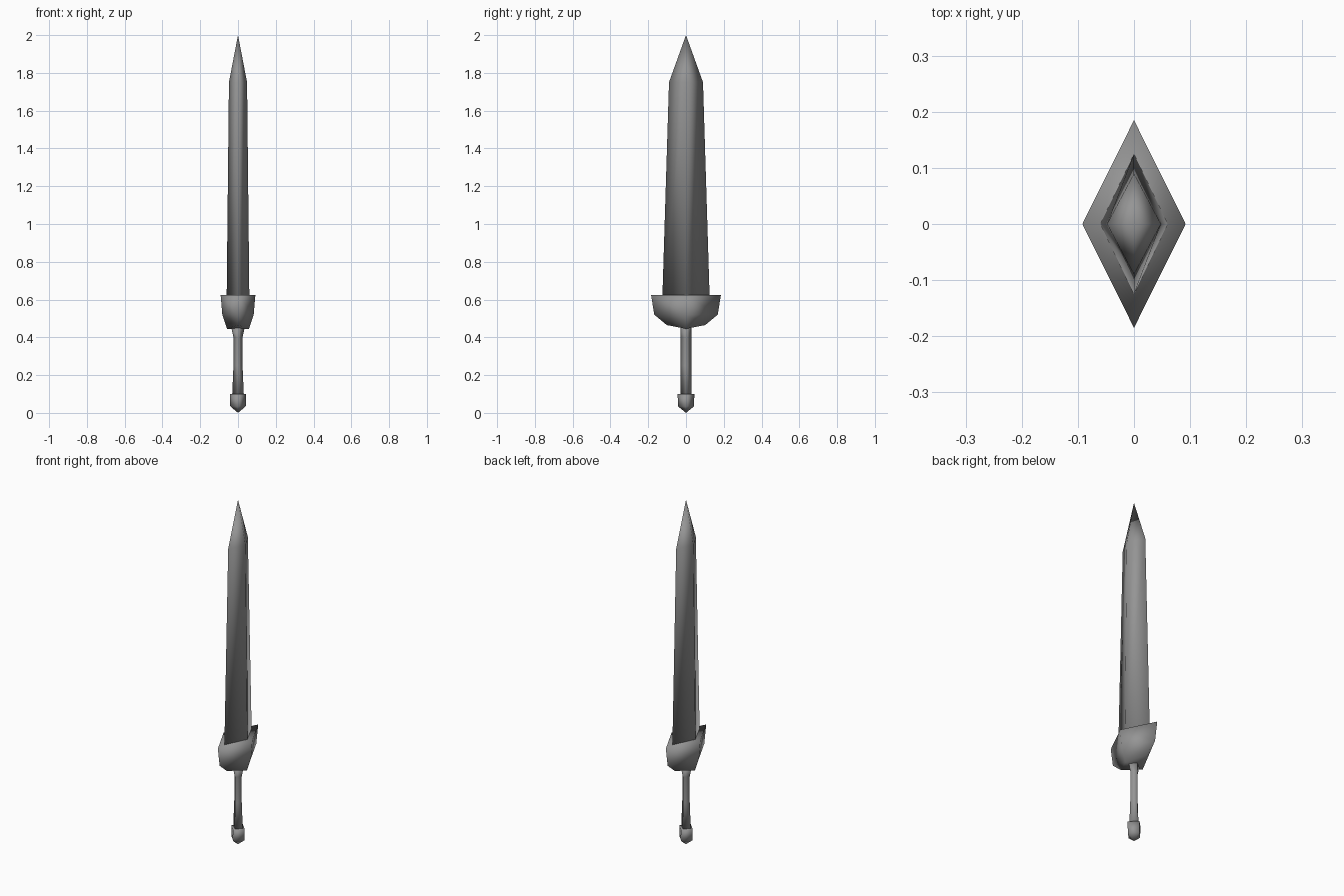
import bpy
import bmesh

if "Cube" in bpy.data.objects:
    bpy.data.objects.remove(bpy.data.objects["Cube"])

steel = bpy.data.materials.new("dark_grey_steel")
steel.diffuse_color = (0.3, 0.3, 0.3, 1.0)
steel.use_nodes = True
steel.node_tree.nodes["Principled BSDF"].inputs["Base Color"].default_value = steel.diffuse_color


def diamond_loft(name, rings, tip=None):
    """Skin four-sided diamond rings (half x, z at x, half y, z at y).
    The last ring closes on a tip height, or on a flat cap."""
    bm = bmesh.new()
    loops = []
    for rx, zx, ry, zy in rings:
        loops.append([bm.verts.new(p) for p in
                      ((rx, 0, zx), (0, ry, zy), (-rx, 0, zx), (0, -ry, zy))])
    for a, b in zip(loops, loops[1:]):
        for i in range(4):
            j = (i + 1) % 4
            bm.faces.new((a[i], a[j], b[j], b[i]))
    bm.faces.new(loops[0])
    if tip is None:
        bm.faces.new(loops[-1])
    else:
        point = bm.verts.new((0, 0, tip))
        for i in range(4):
            bm.faces.new((loops[-1][i], loops[-1][(i + 1) % 4], point))
    bmesh.ops.recalc_face_normals(bm, faces=bm.faces)
    for face in bm.faces:
        face.smooth = True
    mesh = bpy.data.meshes.new(name)
    bm.to_mesh(mesh)
    bm.free()
    mesh.materials.append(steel)
    obj = bpy.data.objects.new(name, mesh)
    bpy.context.collection.objects.link(obj)
    return obj


# Tapered blade with a pointed end
diamond_loft("blade", [(0.06, 0.615, 0.125, 0.615),
                       (0.048, 1.75, 0.09, 1.75)], tip=2.0)

# Boat-shaped guard: flat on top, keel rising towards the edges
diamond_loft("guard", [(0.092, 0.625, 0.185, 0.625),
                       (0.083, 0.52, 0.168, 0.52),
                       (0.058, 0.445, 0.102, 0.465)])

# Grip, pinched under the guard
diamond_loft("grip", [(0.036, 0.455, 0.028, 0.455),
                      (0.024, 0.40, 0.028, 0.40),
                      (0.024, 0.25, 0.028, 0.25),
                      (0.031, 0.09, 0.029, 0.09)])

# Pommel with a pointed bottom
diamond_loft("pommel", [(0.043, 0.10, 0.044, 0.10),
                        (0.041, 0.035, 0.043, 0.035)], tip=0.0)
